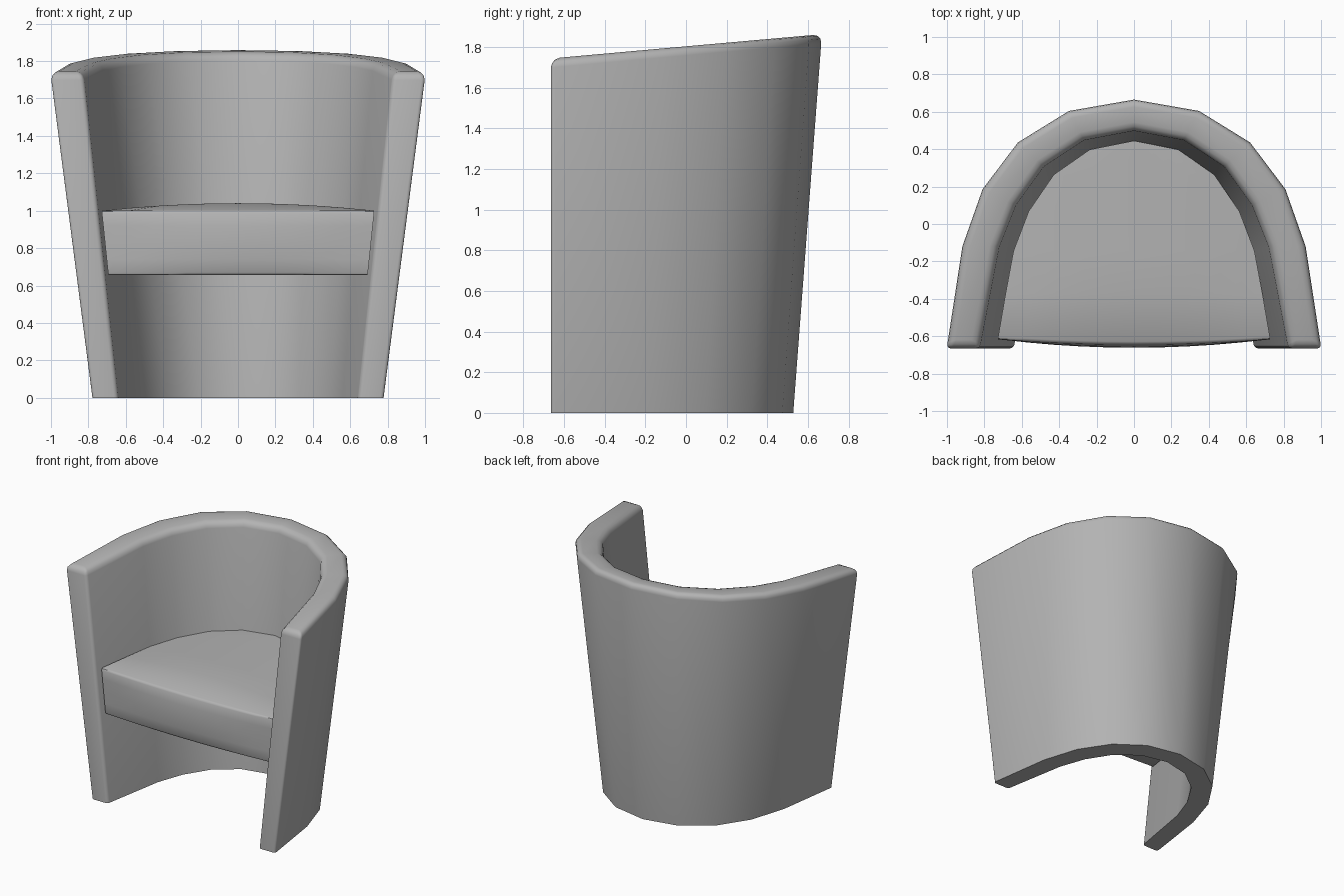
import bpy, bmesh, math

if "Cube" in bpy.data.objects:
    bpy.data.objects.remove(bpy.data.objects["Cube"])

FRONT = -0.665
# half outlines (x, y) at height 1.75, from the back centre to the front end
OUTER = [(0, .66), (.345, .60), (.617, .433), (.807, .185), (.918, -.12), (1.008, FRONT)]
INNER = [(0, .495), (.265, .445), (.48, .305), (.63, .10), (.72, -.12), (.83, FRONT)]

grey = bpy.data.materials.new("grey_fabric")
grey.diffuse_color = (.45, .45, .45, 1)
grey.use_nodes = True
grey.node_tree.nodes["Principled BSDF"].inputs["Base Color"].default_value = grey.diffuse_color


def taper(x, y, z):
    """Scale an outline point to height z (walls lean outward)."""
    t = z / 1.75
    return (x * (.775 + .225 * t), FRONT + (y - FRONT) * (.9 + .1 * t), z)


def top_z(y):
    return 1.803 + .09 * y


def mirrored(half):
    return [(-x, y) for x, y in half[:0:-1]] + half


def finish(name, bm):
    bmesh.ops.recalc_face_normals(bm, faces=bm.faces)
    mesh = bpy.data.meshes.new(name)
    bm.to_mesh(mesh)
    bm.free()
    mesh.materials.append(grey)
    ob = bpy.data.objects.new(name, mesh)
    bpy.context.collection.objects.link(ob)
    bpy.ops.object.select_all(action='DESELECT')
    bpy.context.view_layer.objects.active = ob
    ob.select_set(True)
    return ob


def add_bevel(ob, width, segments):
    mod = ob.modifiers.new("round_edges", 'BEVEL')
    mod.width, mod.segments, mod.limit_method = width, segments, 'WEIGHT'
    bpy.ops.object.modifier_apply(modifier=mod.name)
    bpy.ops.object.shade_smooth_by_angle(angle=math.radians(40))


# curved back and arms in one shell
bm = bmesh.new()
weight = bm.edges.layers.float.new("bevel_weight_edge")
sections = []
for (ox, oy), (ix, iy) in zip(mirrored(OUTER), mirrored(INNER)):
    pts = [taper(ox, oy, 0), taper(ox, oy, top_z(oy)),
           taper(ix, iy, top_z(iy)), taper(ix, iy, 0)]
    sections.append([bm.verts.new(p) for p in pts])
for a, b in zip(sections, sections[1:]):
    for k in range(4):
        n = (k + 1) % 4
        bm.faces.new((a[k], b[k], b[n], a[n]))
bm.faces.new(sections[0])
bm.faces.new(sections[-1])
for a, b in zip(sections, sections[1:]):
    for k in (1, 2):
        bm.edges.get((a[k], b[k]))[weight] = 1.0
for s in (sections[0], sections[-1]):
    for k in range(3):
        bm.edges.get((s[k], s[k + 1]))[weight] = 1.0 if k == 1 else .45
add_bevel(finish("shell", bm), .045, 3)

# seat cushion: stacked layers following the inner wall, bowed front, domed top
COLS = 10
LAYERS = [(.655, 0), (.74, .013), (.83, .018), (.92, .013), (1.0, 0)]
rows = [(.815, -.615)] + [(.768, -.36)] + INNER[-2::-1]
bm = bmesh.new()
weight = bm.edges.layers.float.new("bevel_weight_edge")


def seat_point(r, c, z, bulge, dome):
    w, y = rows[r]
    u = 2 * c / COLS - 1
    x, py, pz = taper(w * .99 * u, y, z)
    if r == 0:
        py -= (.026 + bulge) * (1 - u * u)
    elif dome:
        pz += .04 * (1 - (x / .73) ** 2)
    return (x, py, pz)


R = len(rows)
grids = [[[bm.verts.new(seat_point(r, c, z, b, z == 1.0)) for c in range(COLS + 1)]
          for r in range(R)] for z, b in (LAYERS[0], LAYERS[-1])]
for g in grids:
    for r in range(R - 1):
        for c in range(COLS):
            bm.faces.new((g[r][c], g[r][c + 1], g[r + 1][c + 1], g[r + 1][c]))
ring = ([(0, c) for c in range(COLS)] + [(r, COLS) for r in range(R)]
        + [(r, 0) for r in range(R - 2, 0, -1)])
loops = [[grids[0][r][c] for r, c in ring]]
for z, b in LAYERS[1:-1]:
    loops.append([bm.verts.new(seat_point(r, c, z, b, False)) for r, c in ring])
loops.append([grids[1][r][c] for r, c in ring])
for a, b in zip(loops, loops[1:]):
    for i in range(len(ring)):
        j = (i + 1) % len(ring)
        bm.faces.new((a[i], a[j], b[j], b[i]))
for loop in (loops[0], loops[-1]):
    for i in range(COLS):
        bm.edges.get((loop[i], loop[i + 1]))[weight] = 1.0
bmesh.ops.remove_doubles(bm, verts=bm.verts, dist=.0005)
add_bevel(finish("seat", bm), .015, 2)
